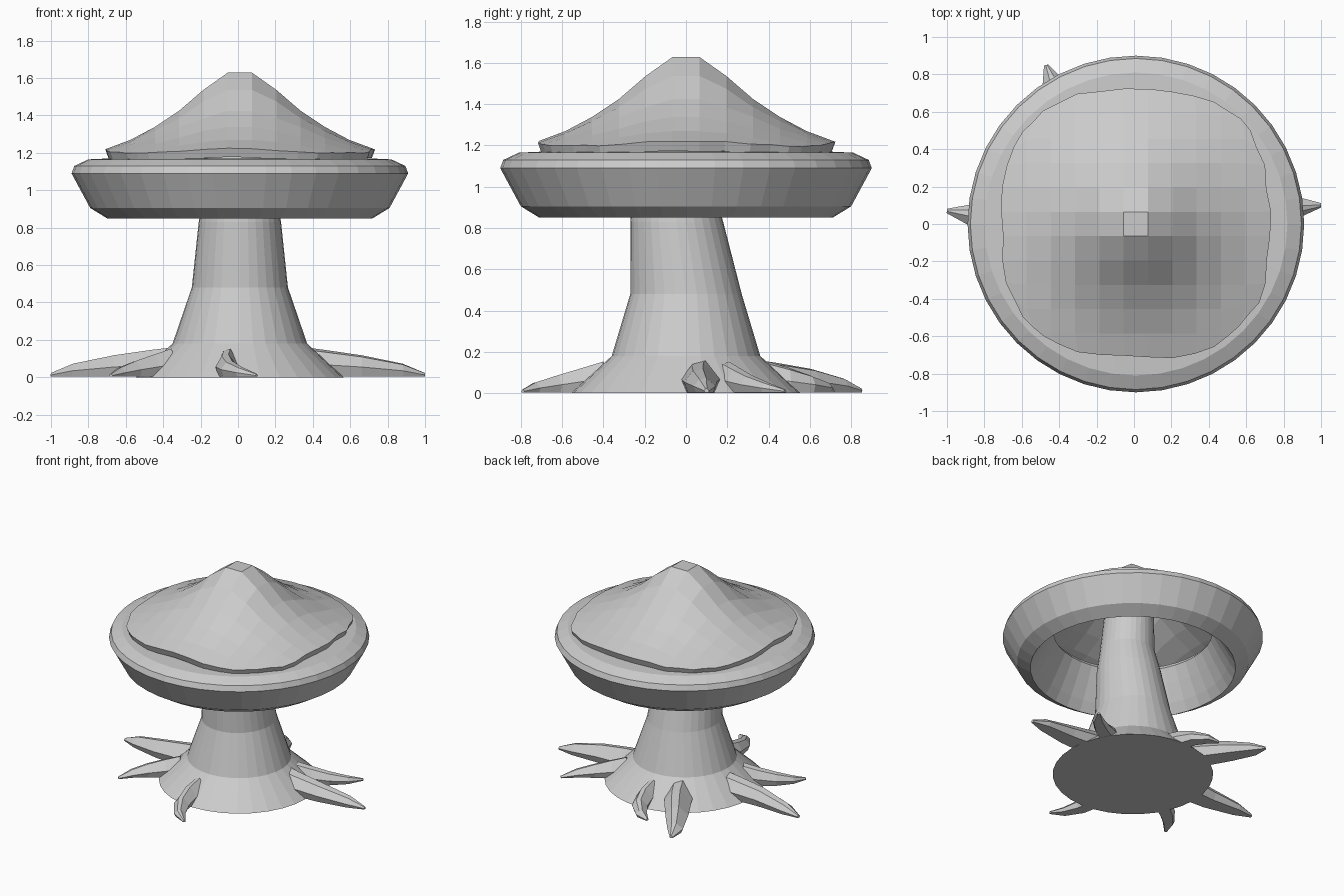
import bpy, bmesh, math, random
from mathutils import Vector

if "Cube" in bpy.data.objects:
    bpy.data.objects.remove(bpy.data.objects["Cube"])

random.seed(4)


def finish(bm, name):
    bmesh.ops.recalc_face_normals(bm, faces=bm.faces)
    me = bpy.data.meshes.new(name)
    bm.to_mesh(me)
    bm.free()
    ob = bpy.data.objects.new(name, me)
    bpy.context.collection.objects.link(ob)
    return ob


def loft(name, rings, closed=False):
    """Skin a list of equal-length point rings; cap both ends or close the loop."""
    bm = bmesh.new()
    vs = [[bm.verts.new(p) for p in r] for r in rings]
    pairs = list(zip(vs, vs[1:])) + ([(vs[-1], vs[0])] if closed else [])
    for a, b in pairs:
        for i in range(len(a)):
            j = (i + 1) % len(a)
            bm.faces.new((a[i], a[j], b[j], b[i]))
    if not closed:
        bm.faces.new(vs[0])
        bm.faces.new(vs[-1])
    return finish(bm, name)


def circle(r, z, n, cx=0.01, cy=0.0, ry=None):
    ry = ry or r
    return [(cx + r * math.cos(2 * math.pi * i / n),
             cy + ry * math.sin(2 * math.pi * i / n), z) for i in range(n)]


# Trunk: flared foot, leaning slightly toward the front at the top
loft("trunk", [circle(0.555, 0, 32),
               circle(0.36, 0.18, 32),
               circle(0.257, 0.48, 32, ry=0.27),
               circle(0.22, 0.83, 32, cy=-0.045, ry=0.225),
               circle(0.19, 1.0, 32, cy=-0.06),
               circle(0.17, 1.3, 32, cy=-0.04)])

# Cap rim: heavy hollow ring
rim = [(0.71, 0.85), (0.80, 0.905), (0.90, 1.09), (0.885, 1.13), (0.81, 1.165),
       (0.70, 1.17), (0.57, 1.17), (0.55, 1.14), (0.60, 1.04), (0.665, 0.92)]
loft("cap_rim", [circle(r, z, 40) for r, z in rim], closed=True)

# Cap mound: faceted shell from a grid wrapped to a rounded outline
PROFILE = [(0, 1.635), (0.09, 1.63), (0.22, 1.525), (0.37, 1.39),
           (0.56, 1.28), (0.72, 1.22), (0.82, 1.185), (2, 1.18)]


def height(r):
    for (r0, z0), (r1, z1) in zip(PROFILE, PROFILE[1:]):
        if r <= r1:
            return z0 + (z1 - z0) * (r - r0) / (r1 - r0)


def limit(x, y):
    return 0.715 + 0.07 * math.sin(2 * math.atan2(y, x)) ** 2


bm = bmesh.new()
bmesh.ops.create_grid(bm, x_segments=13, y_segments=13, size=0.13 * 6.5)
outer = [f for f in bm.faces
         if all(v.co.xy.length > limit(v.co.x, v.co.y) for v in f.verts)]
bmesh.ops.delete(bm, geom=outer, context='FACES')
for v in bm.verts:
    r, lim = v.co.xy.length, limit(v.co.x, v.co.y)
    if r > lim:
        lim += random.uniform(-0.012, 0.012)
        v.co.xy *= lim / r
    v.co.z = height(v.co.xy.length)
    v.co.x += 0.01
for f in bm.faces:
    if f.normal.z < 0:
        f.normal_flip()
mound = finish(bm, "cap_mound")
if mound.data.polygons[0].normal.z < 0:
    mound.data.flip_normals()
shell = mound.modifiers.new("thickness", 'SOLIDIFY')
shell.thickness = 0.05
shell.offset = -1


# Roots: tapered ridges along a bent path
def root(name, path, widths, heights):
    pts = [Vector((x, y, 0)) for x, y in path]
    rings = []
    for i, p in enumerate(pts):
        d = (pts[min(i + 1, len(pts) - 1)] - pts[max(i - 1, 0)]).normalized()
        side = Vector((-d.y, d.x, 0))
        w, h = widths[i], heights[i]
        rings.append([p + side * w * a + Vector((0, 0, 0.003 + h * b)) for a, b in
                      ((-0.75, 0), (-1, 0.45), (-0.45, 0.92), (0.15, 1), (1, 0.45), (0.75, 0))])
    loft(name, rings)


BIG = ((0.10, 0.095, 0.08, 0.055, 0.012), (0.165, 0.145, 0.115, 0.07, 0.02))
SMALL = ((0.06, 0.06, 0.055, 0.04, 0.01), (0.15, 0.12, 0.085, 0.05, 0.015))
root("root_right", [(0.3, 0.09), (0.45, 0.07), (0.66, 0.07), (0.88, 0.09), (1.0, 0.1)], *BIG)
root("root_left", [(-0.28, 0.02), (-0.45, 0.02), (-0.66, 0.02), (-0.88, 0.05), (-1.0, 0.07)], *BIG)
root("root_back", [(-0.17, 0.3), (-0.24, 0.44), (-0.35, 0.61), (-0.44, 0.76), (-0.47, 0.85)], *BIG)
root("root_front", [(-0.05, -0.4), (-0.06, -0.5), (-0.04, -0.62), (0.02, -0.73), (0.10, -0.79)], *SMALL)
root("root_front_left", [(-0.36, -0.18), (-0.45, -0.23), (-0.55, -0.3), (-0.63, -0.38), (-0.68, -0.47)], *SMALL)
root("root_back_right", [(0.36, 0.2), (0.45, 0.25), (0.55, 0.31), (0.65, 0.39), (0.72, 0.48)], *SMALL)
root("root_back_small", [(0.0, 0.4), (0.0, 0.5), (-0.03, 0.6), (-0.1, 0.68), (-0.17, 0.71)], *SMALL)
